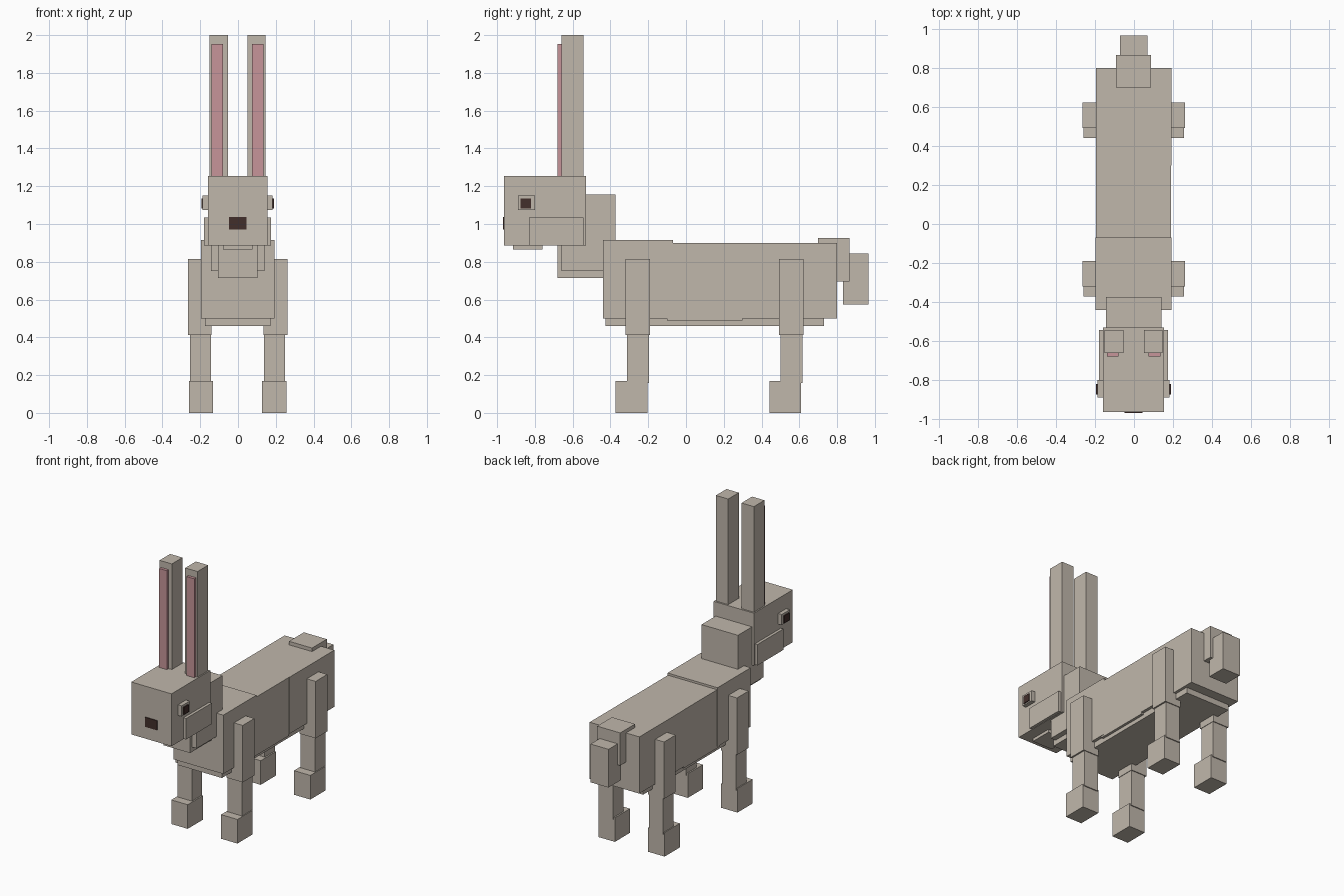
import bpy
import bmesh

if "Cube" in bpy.data.objects:
    bpy.data.objects.remove(bpy.data.objects["Cube"])


def material(name, color):
    m = bpy.data.materials.new(name)
    m.diffuse_color = (*color, 1)
    m.use_nodes = True
    m.node_tree.nodes["Principled BSDF"].inputs["Base Color"].default_value = m.diffuse_color
    return m


FUR = material("beige fur", (0.53, 0.475, 0.41))
PINK = material("ear pink", (0.57, 0.30, 0.32))
DARK = material("dark brown", (0.055, 0.028, 0.024))
CX = -0.002  # symmetry plane


def box(name, x, y, z, mat=FUR):
    """Axis-aligned box from (min, max) ranges."""
    bm = bmesh.new()
    bmesh.ops.create_cube(bm, size=1)
    for v in bm.verts:
        v.co = [r[0] + (c + 0.5) * (r[1] - r[0]) for c, r in zip(v.co, (x, y, z))]
    mesh = bpy.data.meshes.new(name)
    bm.to_mesh(mesh)
    bm.free()
    mesh.materials.append(mat)
    obj = bpy.data.objects.new(name, mesh)
    bpy.context.collection.objects.link(obj)
    return obj


def mid(name, half, y, z, mat=FUR):
    """Box centred on the symmetry plane."""
    return box(name, (CX - half, CX + half), y, z, mat)


def pair(name, x, y, z, mat=FUR):
    """Left and right boxes; x is measured outward from the symmetry plane."""
    box(name + "_right", (CX + x[0], CX + x[1]), y, z, mat)
    box(name + "_left", (CX - x[1], CX - x[0]), y, z, mat)


# Torso
mid("chest", 0.195, (-0.44, -0.07), (0.50, 0.915))
mid("waist", 0.192, (-0.10, 0.30), (0.488, 0.90))
mid("rump", 0.194, (0.30, 0.80), (0.50, 0.90))
mid("belly", 0.174, (-0.425, 0.73), (0.46, 0.55))

# Tail
mid("tail_base", 0.09, (0.70, 0.865), (0.695, 0.925))
mid("tail_tip", 0.07, (0.83, 0.967), (0.573, 0.843))

# Neck and head
mid("neck", 0.142, (-0.66, -0.373), (0.75, 1.155))
mid("throat", 0.104, (-0.68, -0.40), (0.715, 0.90))
mid("head", 0.157, (-0.963, -0.53), (0.885, 1.255))
mid("cheeks", 0.177, (-0.83, -0.542), (0.887, 1.035))
mid("chin", 0.078, (-0.915, -0.76), (0.864, 0.90))
mid("nose", 0.046, (-0.968, -0.96), (0.97, 1.038), DARK)

# Eyes
pair("eye_rim", (0.15, 0.185), (-0.89, -0.80), (1.075, 1.15))
pair("pupil", (0.184, 0.192), (-0.875, -0.82), (1.083, 1.135), DARK)

# Ears
pair("ear", (0.052, 0.148), (-0.66, -0.542), (1.25, 2.0))
pair("inner_ear", (0.077, 0.137), (-0.68, -0.655), (1.25, 1.953), PINK)

# Legs
for name, y in (("front", 0.0), ("hind", 0.813)):
    pair(name + "_thigh", (0.137, 0.263), (y - 0.32, y - 0.19), (0.413, 0.815))
    pair(name + "_shin", (0.14, 0.252), (y - 0.312, y - 0.196), (0.157, 0.46))
    pair(name + "_foot", (0.13, 0.258), (y - 0.372, y - 0.203), (0.0, 0.17))
